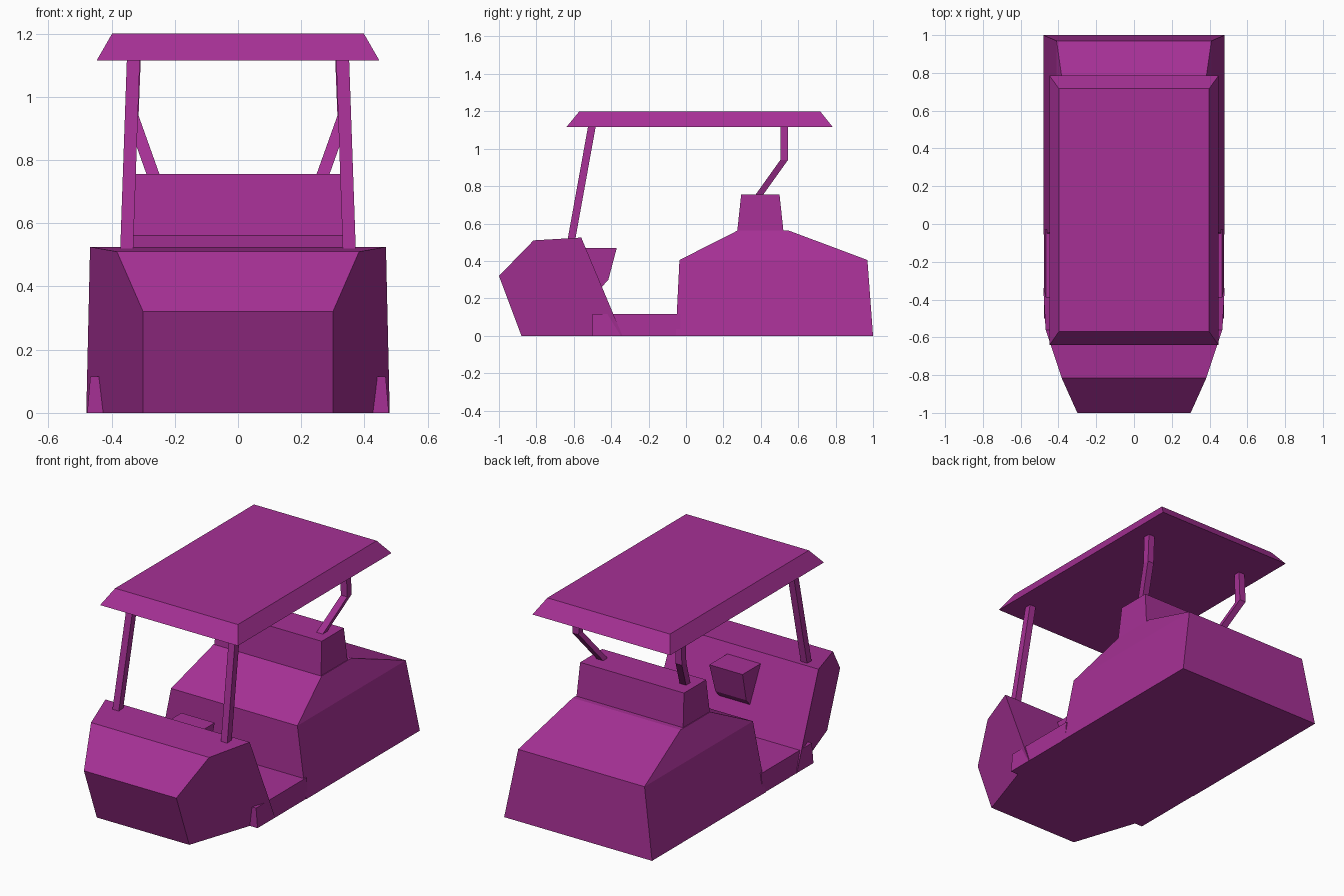
import bpy

cube = bpy.data.objects.get("Cube")
if cube:
    bpy.data.objects.remove(cube, do_unlink=True)

purple = bpy.data.materials.new("purple")
purple.use_nodes = True
color = (0.38, 0.03, 0.30, 1)
purple.diffuse_color = color
purple.node_tree.nodes["Principled BSDF"].inputs["Base Color"].default_value = color


def loft(name, rings):
    """Join equal rings of points into a closed, flat-shaded solid."""
    n = len(rings[0])
    verts = [p for ring in rings for p in ring]
    faces = [tuple(range(n))[::-1], tuple(range(len(verts) - n, len(verts)))]
    for r in range(len(rings) - 1):
        for i in range(n):
            a, b = r * n + i, r * n + (i + 1) % n
            faces.append((a, b, b + n, a + n))
    mesh = bpy.data.meshes.new(name)
    mesh.from_pydata(verts, [], faces)
    mesh.materials.append(purple)
    obj = bpy.data.objects.new(name, mesh)
    bpy.context.collection.objects.link(obj)
    return obj


def rect(x0, x1, y0, y1, z):
    return [(x0, y0, z), (x1, y0, z), (x1, y1, z), (x0, y1, z)]


def tapered(name, levels):
    """Stack of centred rectangles: front y, back y, half width, z."""
    return loft(name, [rect(-w, w, y0, y1, z) for y0, y1, w, z in levels])


def prism(name, profile):
    """Side profile of (y, z, half width) points spanned across the middle."""
    return loft(name, [[(s * w, y, z) for y, z, w in profile] for s in (-1, 1)])


def post_pair(name, path, size=0.041):
    """Square post through (x, y, z) centres, mirrored to the other side."""
    h = size / 2
    obj = loft(name, [rect(x - h, x + h, y - h, y + h, z) for x, y, z in path])
    mirror = obj.modifiers.new("Mirror", 'MIRROR')
    mirror.use_axis[0] = True


# Front cowl with tapered sides
prism("front_cowl", [(-0.88, 0, 0.30), (-1, 0.32, 0.30), (-0.815, 0.51, 0.383),
                     (-0.56, 0.525, 0.468), (-0.34, 0, 0.48)])

# Dashboard block on the cowl's sloping rear face
prism("dashboard_block", [(-0.56, 0.47, 0.108), (-0.37, 0.47, 0.108),
                          (-0.415, 0.30, 0.10), (-0.455, 0.255, 0.10),
                          (-0.5, 0.255, 0.10)])

# Low footwell floor
tapered("floor", [(-0.5, -0.03, 0.477, 0), (-0.5, -0.03, 0.467, 0.115)])

# Rear body and raised seat
tapered("rear_body", [(-0.055, 1, 0.48, 0), (-0.035, 0.97, 0.41, 0.405),
                      (0.275, 0.55, 0.35, 0.562)])
tapered("seat_back", [(0.272, 0.523, 0.347, 0.54), (0.295, 0.5, 0.337, 0.755)])

# Roof with bevelled rim
tapered("roof", [(-0.64, 0.785, 0.447, 1.115), (-0.57, 0.717, 0.398, 1.2)])

# Roof posts
post_pair("front_posts", [(0.353, -0.617, 0.49), (0.331, -0.503, 1.12)])
post_pair("rear_posts", [(0.26, 0.375, 0.73), (0.335, 0.525, 0.94),
                         (0.328, 0.525, 1.12)])
